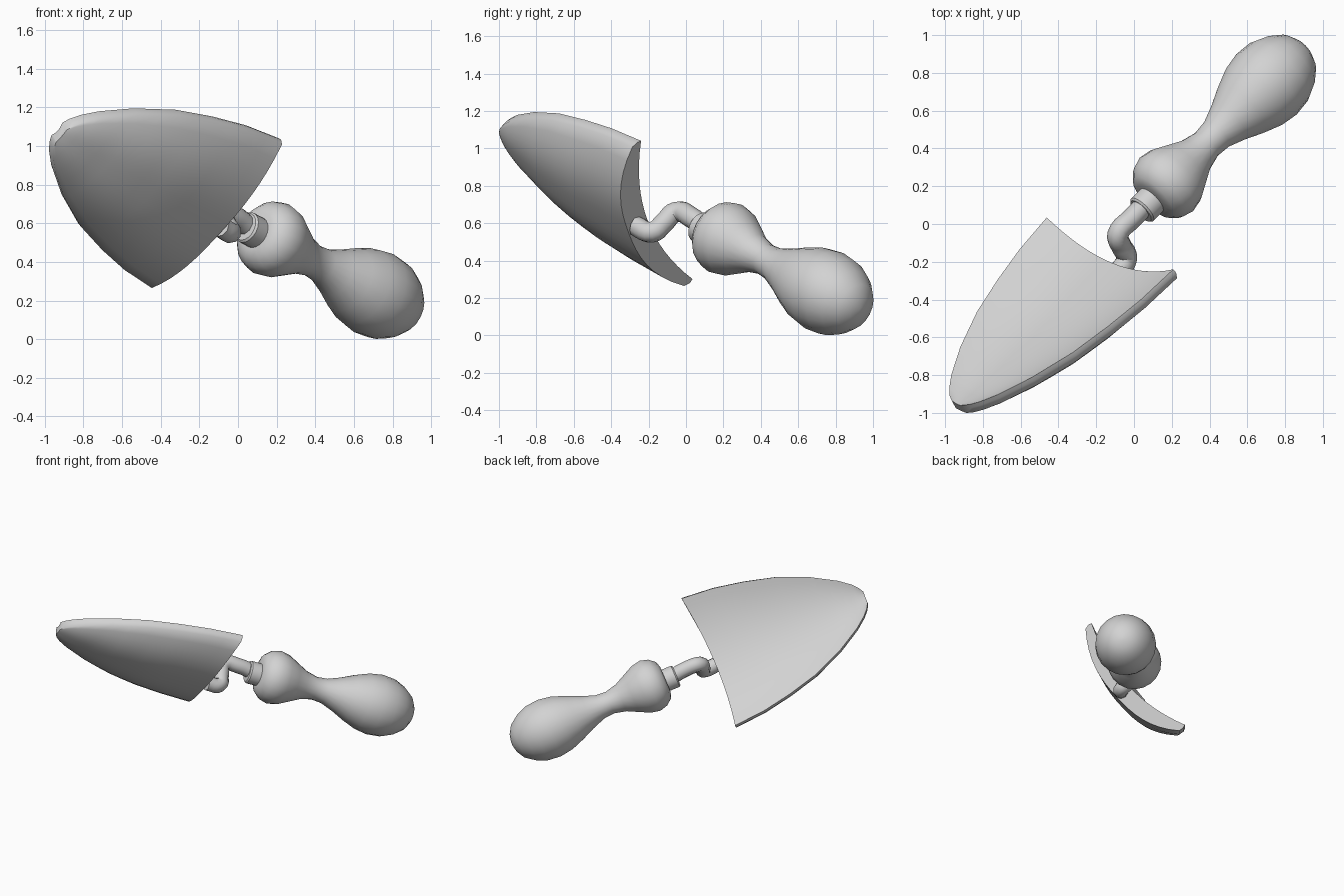
import bpy, bmesh, math
from mathutils import Vector, Matrix

if "Cube" in bpy.data.objects:
    bpy.data.objects.remove(bpy.data.objects["Cube"])

metal = bpy.data.materials.new("light_grey")
metal.diffuse_color = (0.65, 0.65, 0.65, 1)
metal.use_nodes = True
metal.node_tree.nodes["Principled BSDF"].inputs["Base Color"].default_value = metal.diffuse_color


def finish(name, bm, angle):
    """Turn a bmesh into a smooth-shaded object with sharp edges kept."""
    bmesh.ops.recalc_face_normals(bm, faces=bm.faces)
    me = bpy.data.meshes.new(name)
    bm.to_mesh(me)
    bm.free()
    me.materials.append(metal)
    me.shade_smooth()
    me.set_sharp_from_angle(angle=math.radians(angle))
    ob = bpy.data.objects.new(name, me)
    bpy.context.collection.objects.link(ob)
    return ob


def loft(name, rings, angle):
    """Skin closed rings of points and cap both ends."""
    bm = bmesh.new()
    vs = [[bm.verts.new(p) for p in ring] for ring in rings]
    n = len(vs[0])
    for a, b in zip(vs, vs[1:]):
        for i in range(n):
            j = (i + 1) % n
            bm.faces.new((a[i], a[j], b[j], b[i]))
    bm.faces.new(vs[0])
    bm.faces.new(vs[-1])
    return finish(name, bm, angle)


def lathe(name, profile, frame, sides=20, angle=40):
    """Revolve (distance, radius) pairs around the local z axis."""
    rings = [[frame @ Vector((r * math.cos(2 * math.pi * k / sides),
                              r * math.sin(2 * math.pi * k / sides), t))
              for k in range(sides)] for t, r in profile]
    return loft(name, rings, angle)


def interp(table, x):
    for (x0, y0), (x1, y1) in zip(table, table[1:]):
        if x <= x1:
            return y0 + (y1 - y0) * (x - x0) / (x1 - x0)
    return table[-1][1]


# Handle and ferrule share one tilted axis
axis = Vector((0.663, 0.663, -0.352)).normalized()
frame = Matrix.Translation((0.172, 0.21, 0.52)) @ axis.to_track_quat('Z', 'Y').to_matrix().to_4x4()

lathe("handle", [(-.12, .10), (-.105, .145), (-.06, .183), (0, .2), (.07, .187),
                 (.15, .147), (.23, .107), (.32, .085), (.40, .092), (.5, .128),
                 (.6, .173), (.7, .21), (.8, .226), (.9, .216), (.98, .182),
                 (1.05, .13), (1.085, .07), (1.097, .015)], frame)
lathe("ferrule", [(-.22, .074), (-.21, .084), (-.09, .084)],
      Matrix.Translation((.01, .004, -.015)) @ frame)

# Bent shank
cu = bpy.data.curves.new("shank", 'CURVE')
cu.dimensions = '3D'
cu.bevel_depth = 0.056
cu.bevel_resolution = 3
cu.resolution_u = 5
cu.use_fill_caps = True
path = [(.06, .10, .575), (-.01, .03, .63), (-.085, -.055, .66),
        (-.065, -.12, .60), (-.038, -.18, .553), (-.095, -.268, .585)]
sp = cu.splines.new('BEZIER')
sp.bezier_points.add(len(path) - 1)
for bp, p in zip(sp.bezier_points, path):
    bp.co = p
    bp.handle_left_type = bp.handle_right_type = 'AUTO'
cu.materials.append(metal)
bpy.context.collection.objects.link(bpy.data.objects.new("shank", cu))

# Scooped blade: u runs to the tip, v across, n out of the hollow side
U = Vector((-.667, -.673, .32)).normalized()
V = Vector((.66, -.28, .70))
V = (V - U * V.dot(U)).normalized()
N = U.cross(V)
M = Vector((-.12, -.115, .66))
width = [(0, .525), (.24, .505), (.46, .463), (.69, .402), (.925, .3),
         (1.1, .195), (1.18, .13), (1.22, .085), (1.242, .045)]
inner = [(0, .09), (.5, .085), (.8, .06), (1.1, .025), (1.242, -.005)]
outer = [(0, .21), (.5, .198), (.8, .16), (1.1, .095), (1.2, .065), (1.242, .045)]
length, steps = 1.242, 16
rings = []
for u in (0, .12, .24, .35, .46, .58, .69, .81, .925, 1.02, 1.1, 1.14, 1.18, 1.22, 1.242):
    w, di, do = interp(width, u), interp(inner, u), interp(outer, u)
    fade = 1 - u / length

    def point(t, n, lean, grow=1.0):
        tilt = .012 * t * w / .52
        return (M + U * (u + (lean - .013 * t) * fade)
                + V * (w * t * grow + .028 * u / length) + N * (n + tilt))

    ts = [2 * k / steps - 1 for k in range(steps + 1)]
    ring = []
    for t in ts:  # hollow side
        q = 1 - t * t
        ring.append(point(t, .018 - (di + .018) * q, .045 * q, .985))
    ring.append(point(1, -.005, 0, 1.003))  # rounded rim
    for t in reversed(ts):  # bulging side
        q = 1 - abs(t) ** 2.6
        ring.append(point(t, -.042 - (do - .042) * q, .008 + .067 * q, .99))
    ring.append(point(-1, -.005, 0, 1.003))
    rings.append(ring)
loft("blade", rings, 55)
